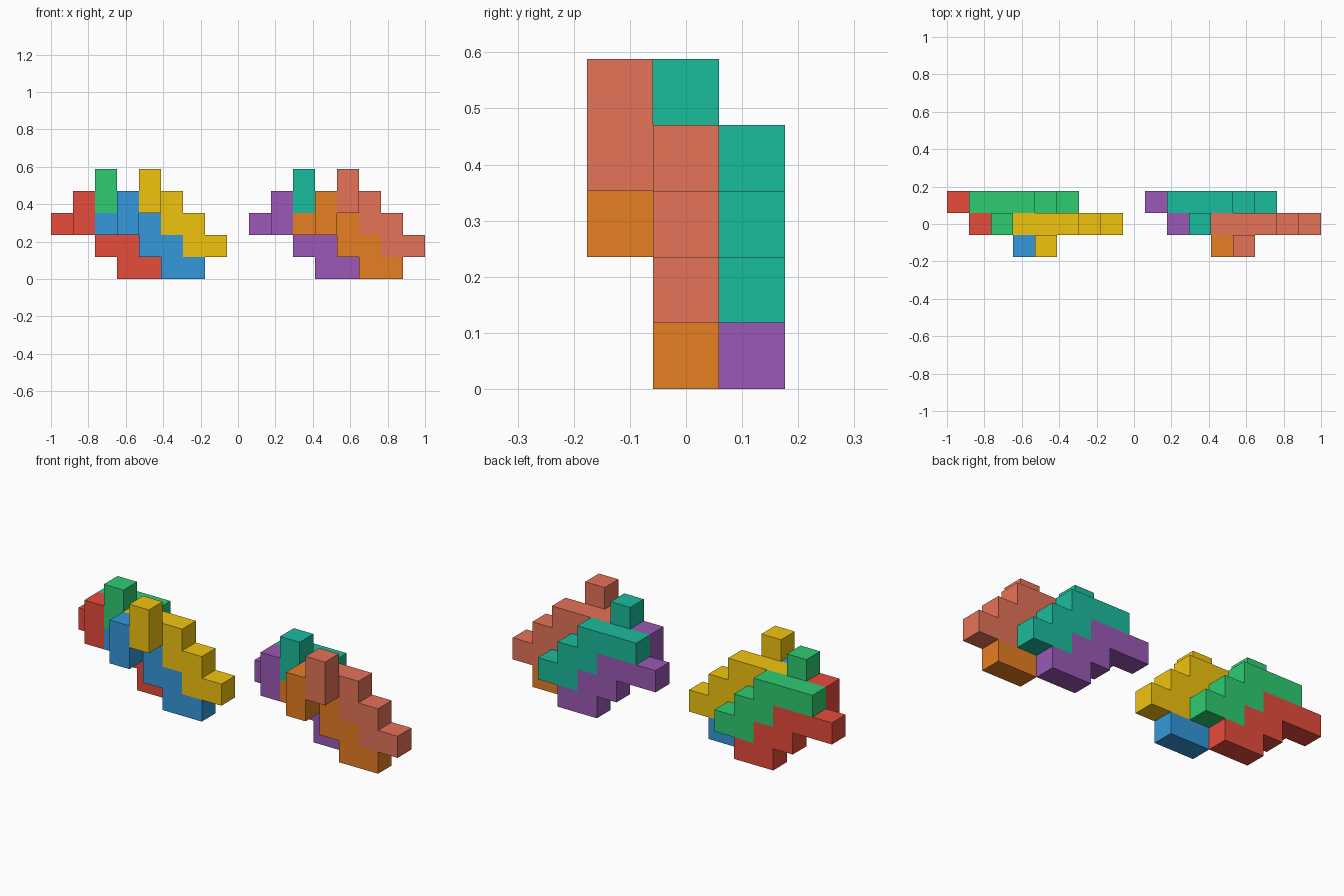
import bpy, bmesh, math
from mathutils import Vector

if "Cube" in bpy.data.objects:
    bpy.data.objects.remove(bpy.data.objects["Cube"])

U = 2 / 17  # edge of one unit cube

# One puzzle piece as unit cells (x, y, z): a three-step stair plus a two-high arm in front
STAIR = [(3, 2, 0), (4, 2, 0), (2, 2, 1), (3, 2, 1), (0, 2, 2), (1, 2, 2), (2, 2, 2)]
ARM = [(1, 1, 2), (1, 1, 3)]
PIECE = STAIR + ARM


def colour(name, hex_code):
    lin = []
    for i in (0, 2, 4):
        c = int(hex_code[i:i + 2], 16) / 255
        lin.append(c / 12.92 if c <= 0.04045 else ((c + 0.055) / 1.055) ** 2.4)
    mat = bpy.data.materials.new(name)
    mat.diffuse_color = (*lin, 1)
    mat.use_nodes = True
    mat.node_tree.nodes["Principled BSDF"].inputs["Base Color"].default_value = mat.diffuse_color
    return mat


def add_piece(name, hex_code, shift):
    """Skin the cells: only faces without a neighbouring cell, merged into flat sides."""
    cells = {tuple(a + b for a, b in zip(c, shift)) for c in PIECE}
    bm = bmesh.new()
    for cell in cells:
        for axis in range(3):
            for side in (0, 1):
                near = list(cell)
                near[axis] += 2 * side - 1
                if tuple(near) in cells:
                    continue
                a, b = (axis + 1) % 3, (axis + 2) % 3
                corners = []
                for s, t in ((0, 0), (1, 0), (1, 1), (0, 1)):
                    p = Vector(cell)
                    p[axis] += side
                    p[a] += s
                    p[b] += t
                    corners.append(bm.verts.new((p - Vector((8.5, 1.5, 0))) * U))
                bm.faces.new(corners if side else corners[::-1])
    bmesh.ops.remove_doubles(bm, verts=bm.verts, dist=U * 0.01)
    bmesh.ops.dissolve_limit(bm, angle_limit=math.radians(1),
                             verts=bm.verts, edges=bm.edges)
    mesh = bpy.data.meshes.new(name)
    bm.to_mesh(mesh)
    bm.free()
    mesh.materials.append(colour(name, hex_code))
    bpy.context.collection.objects.link(bpy.data.objects.new(name, mesh))


# Two clusters of four interlocking pieces, each nested at the same offsets
OFFSETS = {"back_lower": (0, 0, 0), "back_upper": (1, 0, 1),
           "front_lower": (2, -1, 0), "front_upper": (3, -1, 1)}
CLUSTERS = {"left": (0, ("E74C3C", "2ECC71", "3498DB", "F1C40F")),
            "right": (9, ("9B59B6", "1ABC9C", "E67E22", "E57358"))}

for side, (dx, colours) in CLUSTERS.items():
    for (part, (x, y, z)), hex_code in zip(OFFSETS.items(), colours):
        add_piece(f"{side}_{part}_piece", hex_code, (x + dx, y, z))
